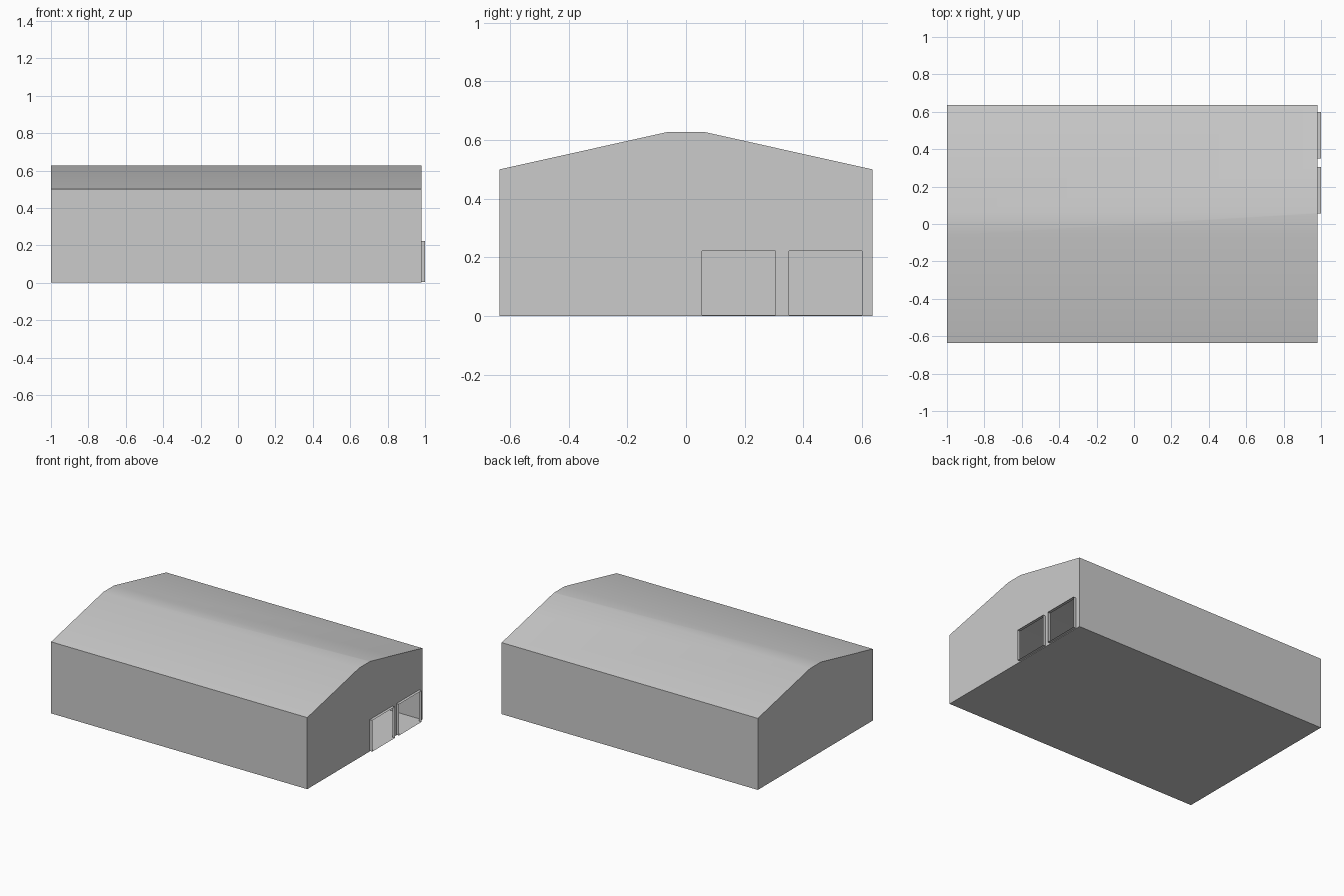
import bpy, bmesh
from mathutils import Vector

if "Cube" in bpy.data.objects:
    bpy.data.objects.remove(bpy.data.objects["Cube"])

X0, X1, XOUT = -1.0, 0.98, 1.0
DOORS = [(0.055, 0.304), (0.35, 0.60)]
Z0, Z1 = 0.004, 0.222


def finish(bm, name):
    mesh = bpy.data.meshes.new(name)
    bm.to_mesh(mesh)
    bm.free()
    obj = bpy.data.objects.new(name, mesh)
    bpy.context.collection.objects.link(obj)
    return obj


# Hollow shed: gable profile extruded along x
half = [(0.635, 0.0), (0.635, 0.5), (0.06, 0.628)]
profile = half + [(-y, z) for y, z in reversed(half)]
bm = bmesh.new()
back = bm.faces.new([bm.verts.new((X0, y, z)) for y, z in profile])
ext = bmesh.ops.extrude_face_region(bm, geom=[back], use_keep_orig=True)
bmesh.ops.translate(bm, vec=(X1 - X0, 0, 0),
                    verts=[g for g in ext["geom"] if isinstance(g, bmesh.types.BMVert)])


def gable_faces():
    return [f for f in bm.faces if all(abs(v.co.x - X1) < 1e-5 for v in f.verts)]


# Cut the doorways out of the front gable only
cuts = [(Vector((0, 0, z)), Vector((0, 0, 1))) for z in (Z0, Z1)]
cuts += [(Vector((0, y, 0)), Vector((0, 1, 0))) for d in DOORS for y in d]
for co, no in cuts:
    faces = gable_faces()
    edges = {e for f in faces for e in f.edges}
    verts = {v for f in faces for v in f.verts}
    bmesh.ops.bisect_plane(bm, geom=faces + list(edges) + list(verts),
                           plane_co=co, plane_no=no)
holes = []
for f in gable_faces():
    c = f.calc_center_median()
    if Z0 < c.z < Z1 and any(a < c.y < b for a, b in DOORS):
        holes.append(f)
bmesh.ops.recalc_face_normals(bm, faces=bm.faces[:])
bmesh.ops.delete(bm, geom=holes, context='FACES')
shed = finish(bm, "shed_shell")

# Smooth roof ridge, sharp eaves
bpy.context.view_layer.objects.active = shed
shed.select_set(True)
bpy.ops.object.shade_smooth_by_angle(angle=0.5236)

# Thin door surrounds standing out from the wall
for i, (a, b) in enumerate(DOORS):
    bm = bmesh.new()
    rect = [(a, Z0), (b, Z0), (b, Z1), (a, Z1)]
    inner = [bm.verts.new((X1, y, z)) for y, z in rect]
    outer = [bm.verts.new((XOUT, y, z)) for y, z in rect]
    for k in range(4):
        n = (k + 1) % 4
        bm.faces.new((inner[k], inner[n], outer[n], outer[k]))
    finish(bm, f"door_surround_{i + 1}")
